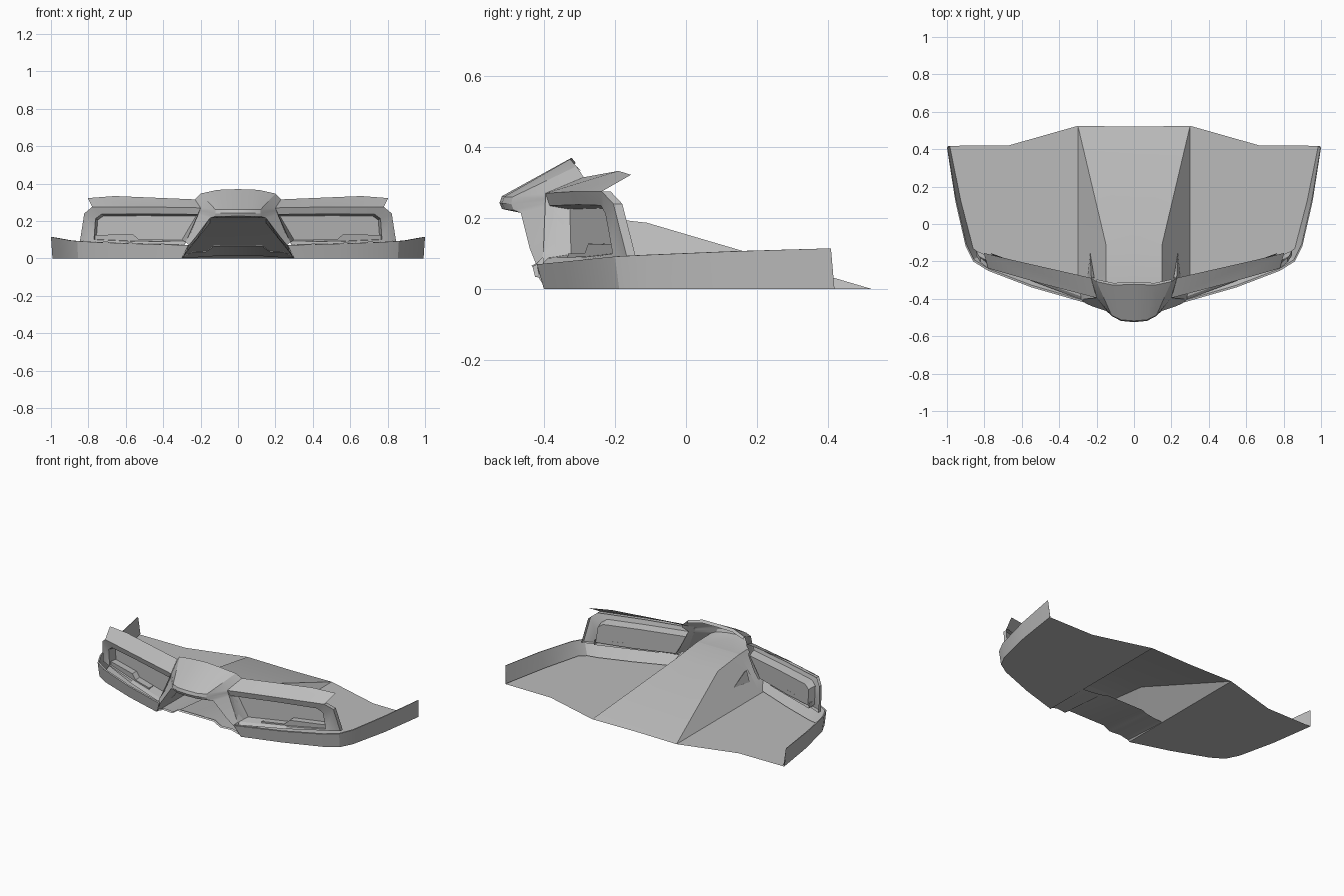
import bpy
import math

grey = bpy.data.materials.new("mid_grey")
grey.diffuse_color = (.5, .5, .5, 1)


def sheet(name, verts, faces):
    """Half-model mesh mirrored over x, smooth with sharp edges kept."""
    me = bpy.data.meshes.new(name)
    me.from_pydata(verts, [], faces)
    me.update()
    me.materials.append(grey)
    me.polygons.foreach_set("use_smooth", [True] * len(me.polygons))
    me.set_sharp_from_angle(angle=math.radians(28))
    ob = bpy.data.objects.new(name, me)
    bpy.context.collection.objects.link(ob)
    m = ob.modifiers.new("mirror", 'MIRROR')
    m.use_axis[0] = True
    m.merge_threshold = 0.001
    return ob


def loft(name, rows, closed=False, cap=False):
    """Quads between successive rows of equal length."""
    n = len(rows[0])
    verts = [p for r in rows for p in r]
    faces = []
    for i in range(len(rows) - 1):
        for j in range(n if closed else n - 1):
            k = (j + 1) % n
            faces.append((i * n + j, i * n + k, (i + 1) * n + k, (i + 1) * n + j))
    if cap:
        b = (len(rows) - 1) * n
        faces.append(tuple(range(b, b + n)))
    return sheet(name, verts, faces)


# splitter lip: outer plan with wall height, and the inner floor edge
outer = [(.265, -.42, .07), (.55, -.338, .078), (.78, -.25, .087), (.86, -.2, .092),
         (.9, -.12, .096), (.955, .12, .106), (1, .408, .115)]
inner = [(.3, -.35), (.55, -.25), (.75, -.18), (.82, -.165), (.86, -.13), (.925, .12), (.985, .415)]
bottom = [(.3, -.4, 0)] + [(x - .005, y + .012, 0) for x, y, z in outer[1:-1]] + [(.992, .418, 0)]
crest = [(x - .004, y + .01, z + .001) for x, y, z in outer[:-1]] + [(.997, .408, .115)]
floor_edge = [(x, y, .006) for x, y in inner]
loft("splitter_lip", [bottom, outer, crest, floor_edge])

# flat floor panels either side of the tunnel
fl = bottom + [(.67, .42, 0), (.3, .525, 0)]
sheet("floor_panel", fl, [tuple(range(len(fl)))])

# central tunnel: roof ramp and sloped side walls
tv = [(0, -.33, .212), (.15, -.33, .212), (.15, -.11, .187), (0, -.11, .187),
      (0, .52, 0), (.3, .525, 0), (.3, -.33, 0)]
sheet("tunnel", tv, [(0, 1, 2, 3), (3, 2, 5, 4), (1, 6, 2), (6, 5, 2)])

# small gusset fins on the tunnel walls
sheet("tunnel_fin", [(.235, -.15, .088), (.212, -.29, .13), (.228, -.29, .15), (.25, -.29, .075)],
      [(0, 1, 2), (0, 2, 3)])

# nose shell from rear top edge over the tip to the underside
loft("nose", [
    [(0, -.31, .355), (.11, -.315, .35), (.2, -.296, .333)],
    [(0, -.322, .37), (.11, -.327, .366), (.2, -.308, .346)],
    [(0, -.518, .262), (.07, -.512, .26), (.12, -.488, .26)],
    [(0, -.525, .243), (.07, -.518, .242), (.12, -.492, .24)],
    [(0, -.518, .226), (.07, -.51, .224), (.125, -.485, .223)],
    [(0, -.47, .216), (.1, -.47, .216), (.15, -.465, .215)],
    [(0, -.33, .212), (.1, -.33, .212), (.15, -.33, .212)]])

# nose shoulders and legs reaching down to the lip
loft("nose_leg", [
    [(.2, -.308, .346), (.23, -.288, .315), (.23, -.288, .3)],
    [(.12, -.488, .26), (.2, -.39, .27), (.215, -.33, .26)],
    [(.12, -.492, .24), (.205, -.388, .255), (.22, -.325, .245)],
    [(.125, -.485, .223), (.21, -.385, .245), (.222, -.32, .235)],
    [(.15, -.465, .215), (.212, -.385, .235), (.225, -.315, .225)],
    [(.225, -.44, .115), (.25, -.395, .14), (.27, -.31, .135)],
    [(.262, -.422, .07), (.28, -.405, .088), (.3, -.31, .095)]])
loft("leg_inner_wall", [
    [(.15, -.465, .215), (.225, -.44, .115), (.262, -.42, .07), (.3, -.4, 0)],
    [(.15, -.33, .212), (.22, -.33, .1), (.25, -.33, .07), (.3, -.33, 0)]])

# stepped scoop plate below the nose, sloping down to the rear
front = [(0, -.435, .066), (.13, -.432, .064), (.17, -.425, .035), (.24, -.415, .033), (.29, -.4, .01)]
loft("center_scoop", [
    [(x, y + .012, z + .006) for x, y, z in front],
    front,
    [(0, -.08, .012), (.13, -.08, .012), (.17, -.09, .007), (.24, -.1, .005), (.3, -.1, 0)]])


def face_pt(x, z, d=0.0):
    """Point on the swept, leaning bumper face; d is depth behind it."""
    lean = .15 - .35 * max(0, 1 - (x - .2) / .6)
    y = -.39 + (x - .22) * .26 + max(0, x - .76) * .4 + (.27 - z) * lean
    return (x, y + d, z)


# bumper frames: rim, opening, recess, closed back panel
rim = [(.2, .27), (.5, .275), (.78, .275), (.822, .24), (.845, .092), (.55, .08), (.285, .072)]
hole = [(.212, .235), (.5, .238), (.73, .236), (.762, .212), (.77, .1), (.55, .09), (.28, .088)]
back = [(.225, .225), (.5, .228), (.72, .226), (.75, .205), (.757, .11), (.55, .1), (.3, .098)]
loft("bumper_frame", [
    [face_pt(x, z, .025) for x, z in rim],
    [face_pt(*p) for p in rim],
    [face_pt(x, z, .014) for x, z in hole],
    [face_pt(x, z, .07) for x, z in back]], closed=True, cap=True)

# step in the lower outer corner of each opening
step = [(.765, .094), (.765, .125), (.56, .128), (.53, .1), (.4, .1), (.4, .09)]
loft("opening_step", [[face_pt(x, z, d) for x, z in step] for d in (.068, .025)],
     closed=True, cap=True)

# raised flap above each opening
loft("bumper_flap", [
    [face_pt(.2, .27), face_pt(.5, .275), face_pt(.78, .275)],
    [(.23, -.288, .315), (.66, -.19, .333), (.803, -.155, .322)]])
